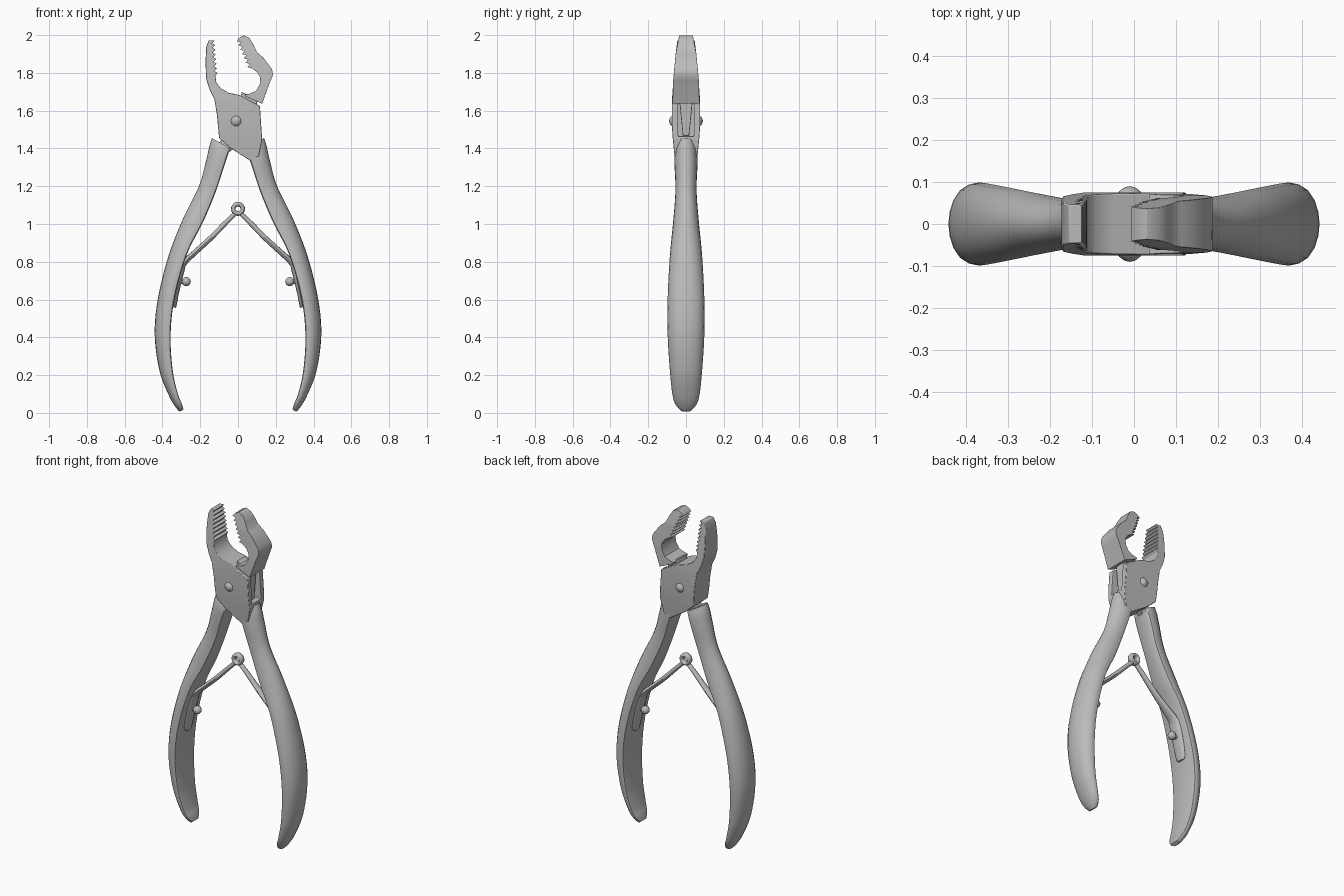
import bpy, bmesh, math
from mathutils import Vector

cube = bpy.data.objects.get("Cube")
if cube:
    bpy.data.objects.remove(cube, do_unlink=True)

steel = bpy.data.materials.new("satin steel grey")
steel.use_nodes = True
grey = (0.5, 0.5, 0.5, 1)
steel.diffuse_color = grey
bsdf = steel.node_tree.nodes["Principled BSDF"]
bsdf.inputs["Base Color"].default_value = grey


def add_object(name, bm, angle=35):
    bmesh.ops.recalc_face_normals(bm, faces=bm.faces)
    mesh = bpy.data.meshes.new(name)
    bm.to_mesh(mesh)
    bm.free()
    mesh.materials.append(steel)
    obj = bpy.data.objects.new(name, mesh)
    bpy.context.collection.objects.link(obj)
    bpy.ops.object.select_all(action='DESELECT')
    obj.select_set(True)
    bpy.context.view_layer.objects.active = obj
    bpy.ops.object.shade_smooth_by_angle(angle=math.radians(angle))
    return obj


def lerp_table(table, z):
    if z <= table[0][0]:
        return table[0][1]
    for (z0, w0), (z1, w1) in zip(table, table[1:]):
        if z <= z1:
            return w0 + (w1 - w0) * (z - z0) / (z1 - z0)
    return table[-1][1]


def prism(name, outline, widths, bevel):
    """Front outline pulled through y, its half width following a table of heights."""
    bm = bmesh.new()
    face = bm.faces.new([bm.verts.new((x, -1, z)) for x, z in outline])
    ext = bmesh.ops.extrude_face_region(bm, geom=[face])
    for v in ext["geom"]:
        if isinstance(v, bmesh.types.BMVert):
            v.co.y = 1
    for z, _ in widths[1:-1]:
        bmesh.ops.bisect_plane(bm, geom=bm.verts[:] + bm.edges[:] + bm.faces[:],
                               plane_co=(0, 0, z), plane_no=(0, 0, 1))
    for v in bm.verts:
        v.co.y *= lerp_table(widths, v.co.z)
    obj = add_object(name, bm)
    if bevel:
        mod = obj.modifiers.new("soft edges", 'BEVEL')
        mod.width, mod.segments, mod.limit_method = bevel, 2, 'ANGLE'
        mod.angle_limit = math.radians(40)
    return obj


def catmull(p, i, t):
    a, b, c, d = (Vector(p[max(0, min(len(p) - 1, i + k))]) for k in (-1, 0, 1, 2))
    return 0.5 * (2 * b + (c - a) * t + (2 * a - 5 * b + 4 * c - d) * t * t
                  + (3 * b - a - 3 * c + d) * t ** 3)


def loft(name, stations, section, side, steps=5):
    """Stations hold outer x, z, inner x, z and half width; side mirrors x."""
    path = [catmull(stations, i, k / steps) for i in range(len(stations) - 1) for k in range(steps)]
    path.append(Vector(stations[-1]))
    bm = bmesh.new()
    rings = []
    for ox, oz, ix, iz, w in path:
        ring = []
        for s, t in section:
            f = (s + 1) / 2
            ring.append(bm.verts.new((side * (ix + (ox - ix) * f), t * w, iz + (oz - iz) * f)))
        rings.append(ring)
    n = len(section)
    for a, b in zip(rings, rings[1:]):
        for j in range(n):
            bm.faces.new((a[j], a[(j + 1) % n], b[(j + 1) % n], b[j]))
    bm.faces.new(rings[0])
    bm.faces.new(rings[-1])
    return add_object(name, bm, 40)


def teeth(a, b, count, depth):
    """Saw profile from a to b, valleys cut to the left of the direction of travel."""
    a, b = Vector(a), Vector(b)
    step = (b - a) / count
    normal = Vector((-step.y, step.x)).normalized() * depth
    pts = []
    for i in range(count):
        pts += [tuple(a + step * i), tuple(a + step * (i + 0.45) + normal)]
    return pts + [tuple(b)]


# Handles: rounded outside, flat inside
half = [(1, 0), (.93, .3), (.72, .58), (.35, .82), (-.15, .96), (-.6, 1), (-.9, .96), (-1, .85)]
d_section = half + [(-1, 0)] + [(s, -t) for s, t in reversed(half[1:])]
handle = [
    (.138, 1.455, .04, 1.40, .052), (.152, 1.41, .052, 1.37, .06), (.168, 1.34, .072, 1.31, .061),
    (.207, 1.20, .118, 1.17, .056), (.295, 1.02, .185, 1.01, .068), (.37, .825, .27, .84, .085),
    (.425, .60, .335, .61, .097), (.441, .41, .357, .41, .097), (.415, .22, .345, .22, .085),
    (.365, .09, .318, .10, .072), (.33, .03, .298, .05, .056), (.308, .006, .288, .018, .03)]
for side, word in ((-1, "right"), (1, "left")):
    loft(word + "_handle", handle, d_section, side)

# Hinge body with the straight toothed jaw
body_widths = [(1.33, .058), (1.45, .07), (1.52, .075), (1.65, .075), (1.8, .064), (1.9, .055), (2.0, .042)]
body_outline = [(-.155, 1.972), (-.168, 1.94), (-.172, 1.86), (-.169, 1.77), (-.15, 1.71),
                (-.125, 1.66), (-.112, 1.58), (-.1, 1.455), (-.04, 1.402), (.065, 1.335),
                (.11, 1.36), (.128, 1.445), (.116, 1.625), (.01, 1.682), (-.05, 1.695),
                (-.09, 1.718), (-.115, 1.75), (-.12, 1.785)]
body_outline += teeth((-.108, 1.80), (-.122, 1.972), 7, .018)
body = prism("hinge_body", body_outline, body_widths, 0)

# Slot opening in the side of the body
bpy.ops.mesh.primitive_cube_add(size=1, location=(.13, 0, 1.57))
cutter = bpy.context.object
cutter.name = "slot_cutter"
cutter.scale = (.13, .084, .21)
cutter.hide_render = True
cutter.hide_viewport = True
cutter.display_type = 'WIRE'
slot = body.modifiers.new("slot", 'BOOLEAN')
slot.object, slot.operation, slot.solver = cutter, 'DIFFERENCE', 'EXACT'
soft = body.modifiers.new("soft edges", 'BEVEL')
soft.width, soft.segments, soft.limit_method = .006, 2, 'ANGLE'
soft.angle_limit = math.radians(40)

# Angled toothed jaw
jaw_outline = teeth((.005, 1.985), (.072, 1.825), 7, -.018)
jaw_outline += [(.1, 1.805), (.118, 1.775), (.115, 1.74), (.095, 1.705), (.06, 1.69), (.035, 1.685),
                (.04, 1.675), (.128, 1.637), (.14, 1.67), (.165, 1.74), (.186, 1.79), (.18, 1.82),
                (.135, 1.88), (.1, 1.91), (.082, 1.95), (.06, 1.985), (.03, 1.998)]
jaw_widths = [(1.63, .072), (1.76, .068), (1.9, .055), (2.0, .036)]
prism("angled_jaw", jaw_outline, jaw_widths, .006)

# Tenon joining the angled jaw to the opposite handle through the slot
prism("hinge_tenon", [(.02, 1.70), (.1, 1.66), (.1, 1.47), (-.02, 1.40), (-.08, 1.36), (-.1, 1.43), (-.02, 1.55)],
      [(1.36, .02), (1.46, .016), (1.64, .034), (1.7, .036)], .003)

# Rivet bumps on both faces of the hinge
bm = bmesh.new()
bmesh.ops.create_uvsphere(bm, u_segments=24, v_segments=12, radius=1)
for v in bm.verts:
    v.co = Vector((-.01 + v.co.x * .05, v.co.y * .09, 1.545 + v.co.z * .05))
add_object("hinge_rivet", bm, 60)

# Spring eye
bpy.ops.mesh.primitive_torus_add(location=(0, 0, 1.08), rotation=(math.pi / 2, 0, 0),
                                 major_radius=.025, minor_radius=.012,
                                 major_segments=28, minor_segments=10)
eye = bpy.context.object
eye.name = "spring_eye"
eye.scale.z = 1.7
eye.data.materials.append(steel)
bpy.ops.object.shade_smooth_by_angle(angle=math.radians(60))

# Spring arms: round near the eye, flattening to a plate on the handle
round_section = [(math.cos(a * math.pi / 6), math.sin(a * math.pi / 6)) for a in range(12)]
arm = [(.018, 1.068, .002, 1.052, .014), (.075, 1.015, .058, .995, .016), (.155, .935, .138, .912, .02),
       (.235, .862, .222, .835, .028), (.282, .818, .272, .785, .036), (.315, .755, .285, .745, .042),
       (.338, .65, .31, .645, .042), (.352, .585, .324, .575, .036), (.354, .562, .328, .556, .022)]
for side, word in ((-1, "right"), (1, "left")):
    loft(word + "_spring_arm", arm, round_section, side)
    # Ball-headed screw holding the arm
    bm = bmesh.new()
    bmesh.ops.create_uvsphere(bm, u_segments=16, v_segments=10, radius=.024)
    bmesh.ops.translate(bm, verts=bm.verts, vec=(side * .274, 0, .695))
    stem = bmesh.ops.create_cone(bm, cap_ends=True, segments=12, radius1=.013, radius2=.013, depth=.05)
    for v in stem["verts"]:
        v.co = Vector((side * (.3 + v.co.z), v.co.y, .695 + v.co.x))
    add_object(word + "_spring_screw", bm, 45)
